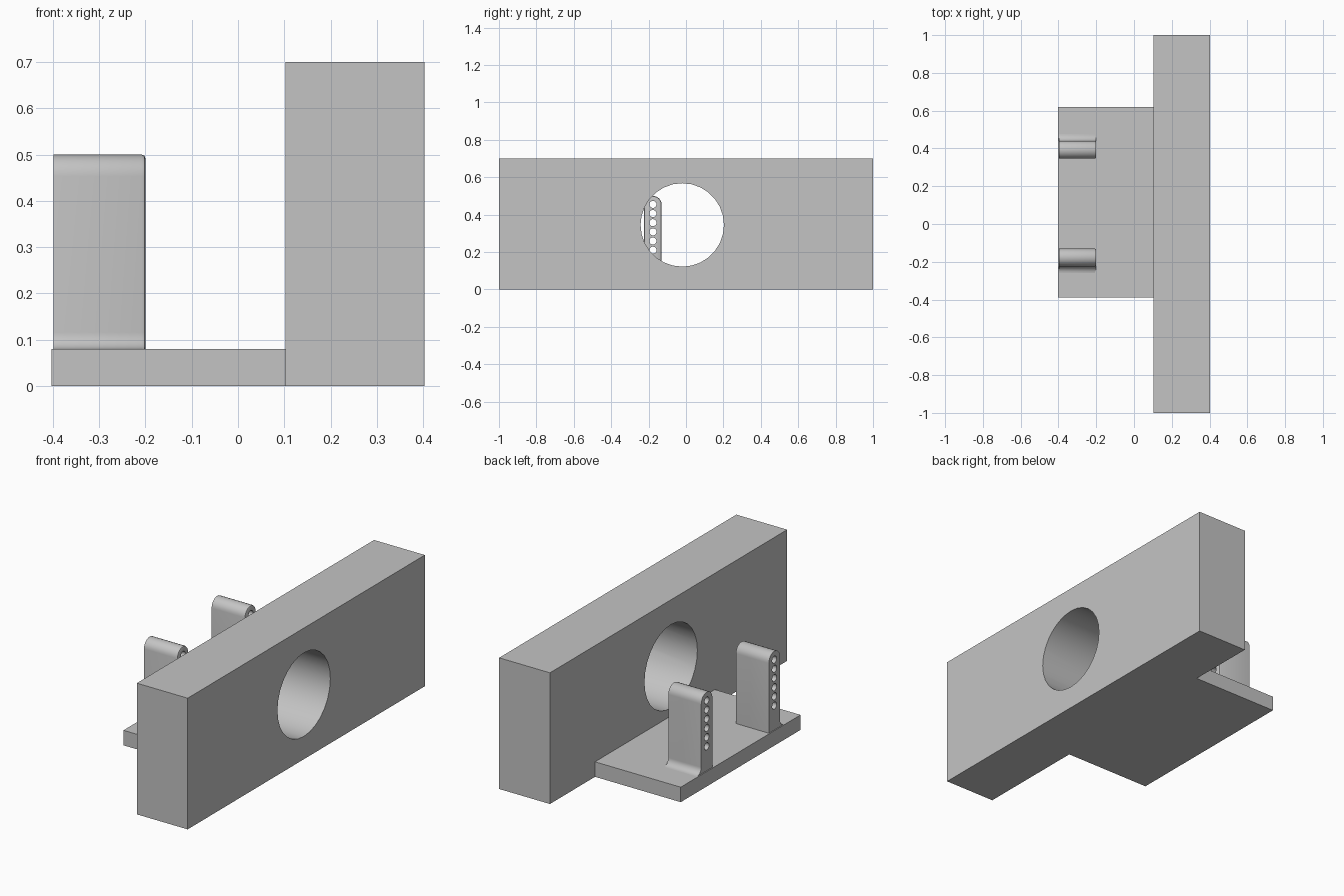
import bpy
import bmesh
import math
from mathutils import Matrix

cube = bpy.data.objects.get("Cube")
if cube:
    bpy.data.objects.remove(cube, do_unlink=True)

grey = bpy.data.materials.new("plain grey")
grey.use_nodes = True
color = (0.55, 0.55, 0.55, 1)
grey.diffuse_color = color
grey.node_tree.nodes["Principled BSDF"].inputs["Base Color"].default_value = color


def add_object(name, bm):
    bmesh.ops.recalc_face_normals(bm, faces=bm.faces)
    mesh = bpy.data.meshes.new(name)
    bm.to_mesh(mesh)
    bm.free()
    obj = bpy.data.objects.new(name, mesh)
    obj.data.materials.append(grey)
    bpy.context.collection.objects.link(obj)
    return obj


def add_box(name, low, high):
    bm = bmesh.new()
    bmesh.ops.create_cube(bm, size=1)
    for v in bm.verts:
        v.co = [(a + b) / 2 + c * (b - a) for a, b, c in zip(low, high, v.co)]
    return add_object(name, bm)


def drill(obj, x, holes, radius, length, sides):
    """Cut holes along x at each (y, z) position."""
    bm = bmesh.new()
    for y, z in holes:
        place = Matrix.Translation((x, y, z)) @ Matrix.Rotation(math.pi / 2, 4, 'Y')
        bmesh.ops.create_cone(bm, cap_ends=True, segments=sides, radius1=radius,
                              radius2=radius, depth=length, matrix=place)
    cutter = add_object(obj.name + "_cutter", bm)
    cutter.hide_render = True
    mod = obj.modifiers.new("holes", 'BOOLEAN')
    mod.operation = 'DIFFERENCE'
    mod.solver = 'EXACT'
    mod.object = cutter
    bpy.ops.object.select_all(action='DESELECT')
    bpy.context.view_layer.objects.active = obj
    obj.select_set(True)
    bpy.ops.object.modifier_apply(modifier=mod.name)
    bpy.data.objects.remove(cutter, do_unlink=True)
    bpy.ops.object.shade_smooth_by_angle(angle=math.radians(35))


def add_post(name, y, side):
    """Round-topped post with a fillet foot on its outer side."""
    half, top, floor, foot = 0.047, 0.5, 0.08, 0.036
    profile = [(-half, floor - 0.02)]
    for i in range(13):
        a = math.pi * (1 - i / 12)
        profile.append((half * math.cos(a), top - half + half * math.sin(a)))
    for i in range(9):
        a = math.pi + math.pi / 2 * i / 8
        profile.append((half + foot + foot * math.cos(a),
                        floor + foot + foot * math.sin(a)))
    profile.append((half + foot, floor - 0.02))
    bm = bmesh.new()
    face = bm.faces.new([bm.verts.new((-0.398, y + side * p, z)) for p, z in profile])
    result = bmesh.ops.extrude_face_region(bm, geom=[face])
    new_verts = [g for g in result["geom"] if isinstance(g, bmesh.types.BMVert)]
    bmesh.ops.translate(bm, verts=new_verts, vec=(0.198, 0, 0))
    # Softened rim on the end facing the wall
    rim = [e for e in bm.edges if all(v in new_verts for v in e.verts)]
    bmesh.ops.bevel(bm, geom=rim, offset=0.008, segments=2, profile=0.5,
                    affect='EDGES')
    post = add_object(name, bm)
    drill(post, -0.3, [(y, 0.21 + 0.049 * i) for i in range(6)], 0.019, 0.4, 20)


# Upright wall with a large round opening
wall = add_box("wall", (0.103, -1, 0), (0.403, 1, 0.7))
drill(wall, 0.25, [(-0.02, 0.345)], 0.223, 0.6, 28)

# Flat base plate
add_box("base_plate", (-0.403, -0.39, 0), (0.103, 0.62, 0.08))

# Pair of perforated posts
add_post("right_post", -0.177, -1)
add_post("left_post", 0.393, 1)
